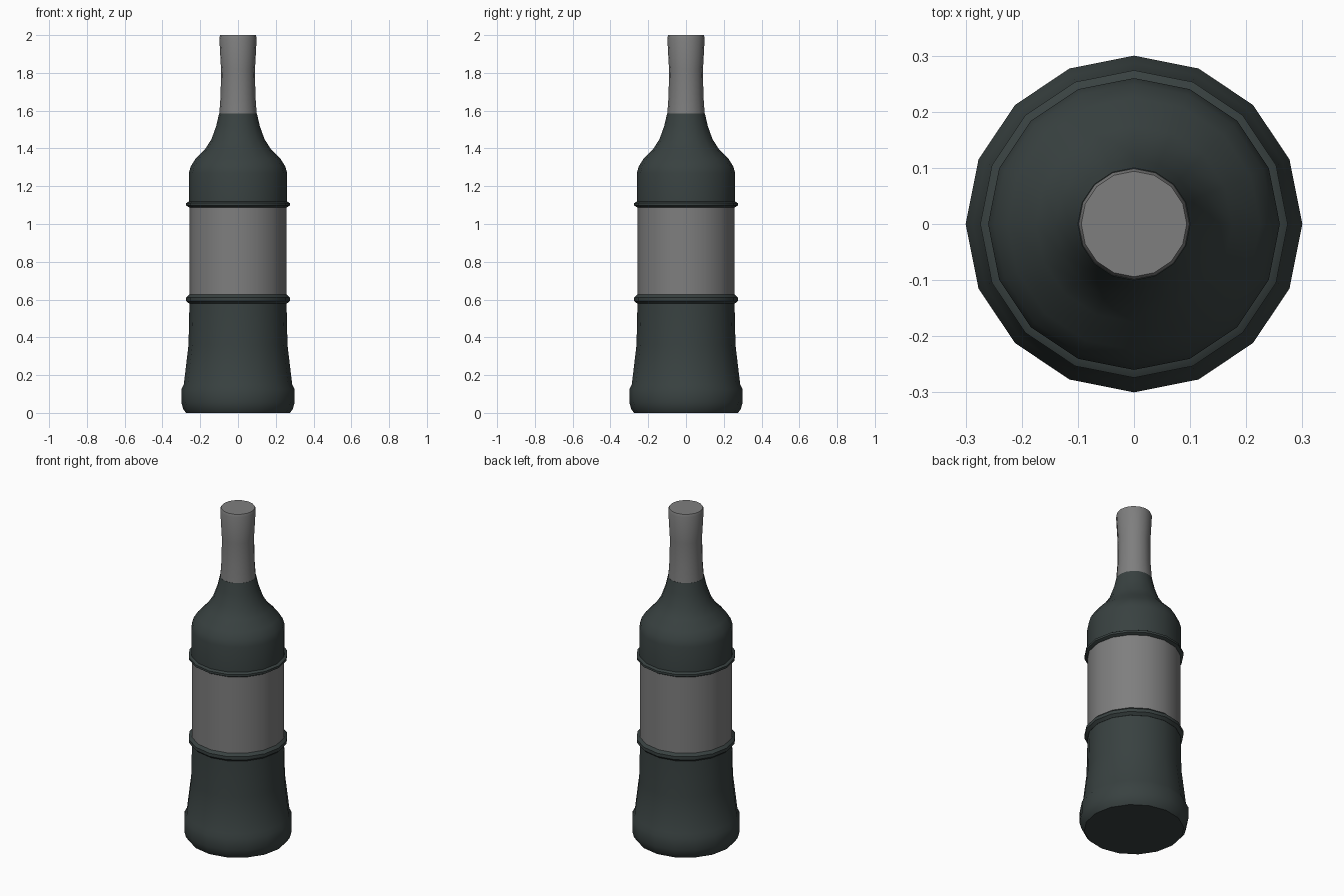
import bpy
import math

SIDES = 16

cube = bpy.data.objects.get("Cube")
if cube:
    bpy.data.objects.remove(cube, do_unlink=True)


def make_material(name, colour):
    mat = bpy.data.materials.new(name)
    mat.use_nodes = True
    mat.diffuse_color = colour
    bsdf = mat.node_tree.nodes["Principled BSDF"]
    bsdf.inputs["Base Color"].default_value = colour
    bsdf.inputs["Roughness"].default_value = 0.6
    return mat


def lathe(name, profile, mat):
    """Spin (radius, height) pairs round z and close both ends."""
    verts, faces = [], []
    for r, z in profile:
        for i in range(SIDES):
            a = math.tau * i / SIDES
            verts.append((r * math.cos(a), r * math.sin(a), z))
    for k in range(len(profile) - 1):
        for i in range(SIDES):
            j = (i + 1) % SIDES
            a, b = k * SIDES, (k + 1) * SIDES
            faces.append((a + i, a + j, b + j, b + i))
    faces.append(tuple(reversed(range(SIDES))))
    faces.append(tuple(range(len(verts) - SIDES, len(verts))))
    mesh = bpy.data.meshes.new(name)
    mesh.from_pydata(verts, [], faces)
    mesh.materials.append(mat)
    obj = bpy.data.objects.new(name, mesh)
    bpy.context.collection.objects.link(obj)
    bpy.ops.object.select_all(action="DESELECT")
    obj.select_set(True)
    bpy.context.view_layer.objects.active = obj
    bpy.ops.object.shade_smooth_by_angle(angle=math.radians(40))
    return obj


glass = make_material("dark green glass", (0.04, 0.053, 0.052, 1))
paper = make_material("grey label", (0.21, 0.21, 0.21, 1))

# Flared foot and lower body
lathe("lower_body", [(0.275, 0), (0.29, 0.02), (0.3, 0.055), (0.3, 0.125),
                     (0.287, 0.15), (0.262, 0.36), (0.257, 0.58)], glass)

# Label band round the middle
lathe("label_band", [(0.258, 0.58), (0.258, 1.11)], paper)

# Raised rings above and below the label
for name, low, high in (("lower_ring", 0.578, 0.626), ("upper_ring", 1.088, 1.12)):
    edge = (high - low) * 0.3
    lathe(name, [(0.258, low), (0.274, low + edge),
                 (0.274, high - edge), (0.258, high)], glass)

# Shoulder narrowing to the neck
lathe("shoulder", [(0.26, 1.1), (0.26, 1.27), (0.25, 1.305), (0.225, 1.345),
                   (0.175, 1.395), (0.14, 1.45), (0.115, 1.52),
                   (0.1, 1.585)], glass)

# Foil neck wrap with a slightly flared closed top
lathe("neck_wrap", [(0.099, 1.585), (0.092, 1.68), (0.09, 1.82),
                    (0.099, 1.985), (0.094, 2.0)], paper)
